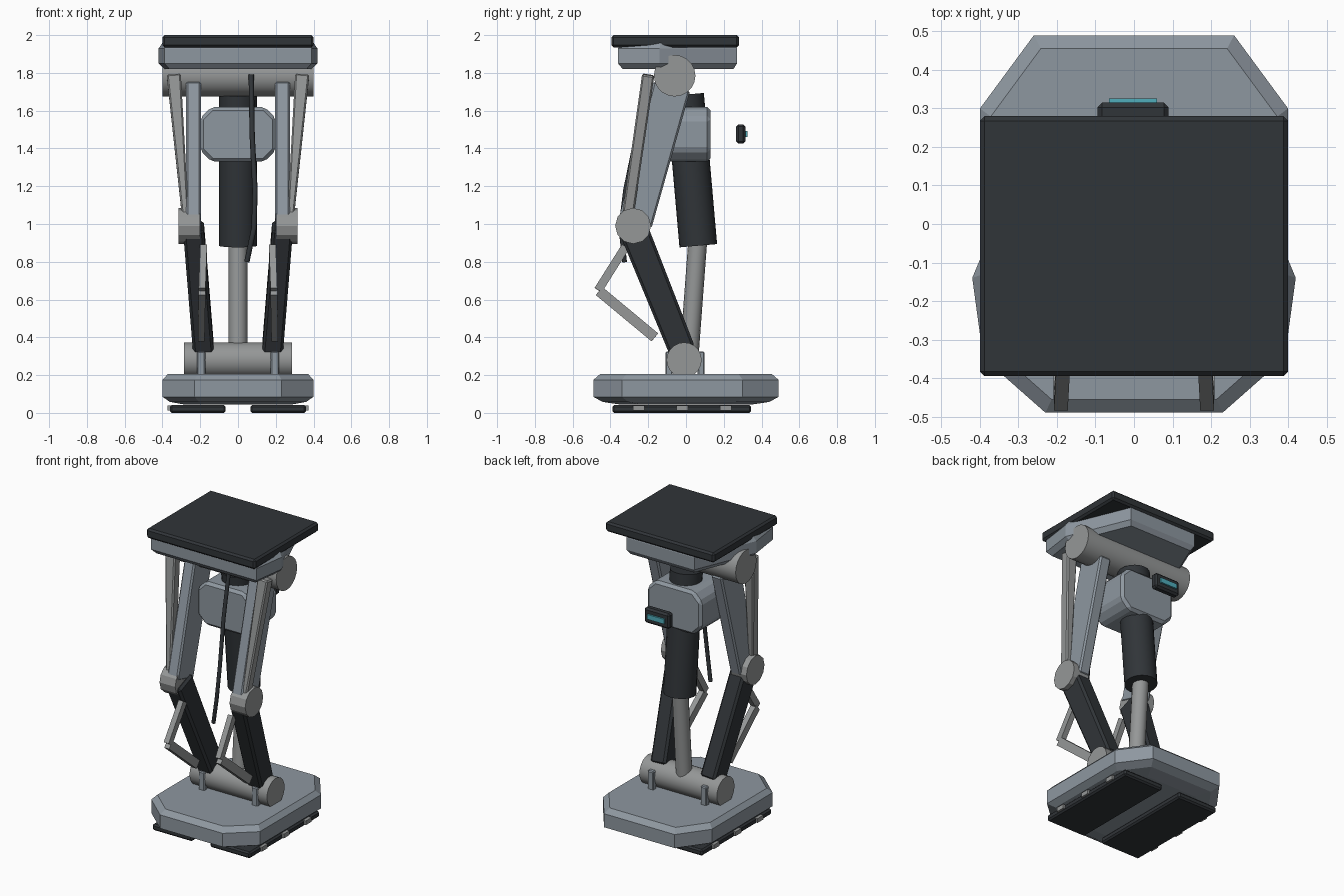
import bpy, bmesh, math
from mathutils import Vector

if "Cube" in bpy.data.objects:
    bpy.data.objects.remove(bpy.data.objects["Cube"])


def material(name, rgb):
    m = bpy.data.materials.new(name)
    m.diffuse_color = (*rgb, 1)
    m.use_nodes = True
    m.node_tree.nodes["Principled BSDF"].inputs["Base Color"].default_value = m.diffuse_color
    return m


DARK = material("dark_rubber", (0.03, 0.035, 0.04))
STEEL = material("steel", (0.3, 0.31, 0.31))
PAINT = material("painted_grey", (0.27, 0.31, 0.35))
TEAL = material("screen_teal", (0.08, 0.42, 0.5))


def finish(name, bm, mat, bevel=0.0, smooth=False):
    bmesh.ops.recalc_face_normals(bm, faces=bm.faces)
    me = bpy.data.meshes.new(name)
    bm.to_mesh(me)
    bm.free()
    me.materials.append(mat)
    ob = bpy.data.objects.new(name, me)
    bpy.context.collection.objects.link(ob)
    if smooth:
        me.shade_smooth()
        me.set_sharp_from_angle(angle=math.radians(32))
    if bevel:
        mod = ob.modifiers.new("bevel", 'BEVEL')
        mod.width, mod.segments = bevel, 1
    return ob


def loft(name, rings, mat, bevel=0.0):
    """Skin a stack of equal-length point rings and cap both ends."""
    bm = bmesh.new()
    vs = [[bm.verts.new(p) for p in r] for r in rings]
    n = len(vs[0])
    for a, b in zip(vs, vs[1:]):
        for i in range(n):
            j = (i + 1) % n
            bm.faces.new((a[i], a[j], b[j], b[i]))
    bm.faces.new(vs[0])
    bm.faces.new(vs[-1])
    return finish(name, bm, mat, bevel)


def slab(name, half, layers, mat, bevel=0.0):
    """Symmetric outline (right half given) at several (z, scale) layers."""
    full = half + [(-x, y) for x, y in reversed(half)]
    return loft(name, [[(x * s, y * s, z) for x, y in full] for z, s in layers], mat, bevel)


def box(name, lo, hi, mat, bevel=0.0):
    (x0, y0, z0), (x1, y1, z1) = lo, hi
    return loft(name, [[(x0, y0, z), (x1, y0, z), (x1, y1, z), (x0, y1, z)] for z in (z0, z1)], mat, bevel)


def beam(name, p, q, w0, w1, mat, bevel=0.0):
    """Tapered bar from p to q; w = (width along x, depth)."""
    p, q = Vector(p), Vector(q)
    axis = (q - p).normalized()
    d = axis.cross(Vector((1, 0, 0))).normalized()
    s = d.cross(axis).normalized()
    rings = [[c + s * w[0] / 2 * a + d * w[1] / 2 * b
              for a, b in ((-1, -1), (1, -1), (1, 1), (-1, 1))]
             for c, w in ((p, w0), (q, w1))]
    return loft(name, rings, mat, bevel)


def rod(name, p, q, r, sides, mat, smooth=True):
    p, q = Vector(p), Vector(q)
    bm = bmesh.new()
    rot = (q - p).to_track_quat('Z', 'Y').to_matrix().to_4x4()
    rot.translation = (p + q) / 2
    bmesh.ops.create_cone(bm, cap_ends=True, segments=sides, radius1=r, radius2=r,
                          depth=(q - p).length, matrix=rot)
    return finish(name, bm, mat, 0, smooth)


# Top pad and the pelvis block beneath it
box("top_pad", (-0.4, -0.395, 1.935), (0.4, 0.28, 2.0), DARK, 0.012)
slab("pelvis_block", [(0.39, -0.36), (0.42, -0.14), (0.25, 0.27)],
     [(1.82, 0.93), (1.85, 1.0), (1.93, 1.0), (1.96, 0.95)], PAINT)

# Hip and ankle cross shafts
rod("hip_shaft", (-0.4, -0.06, 1.785), (0.4, -0.06, 1.785), 0.11, 20, STEEL)
rod("ankle_shaft", (-0.285, -0.01, 0.28), (0.285, -0.01, 0.28), 0.093, 20, STEEL)

# Central piston, motor housing
rod("piston_sleeve", (0, -0.005, 1.685), (0, 0.065, 0.885), 0.1, 20, DARK)
rod("piston_rod", (0, 0.065, 0.95), (0, 0.015, 0.28), 0.05, 16, STEEL)
oct_pts = [(0.2, 1.39), (0.2, 1.56), (0.14, 1.62), (-0.14, 1.62),
           (-0.2, 1.56), (-0.2, 1.39), (-0.14, 1.33), (0.14, 1.33)]
loft("motor_housing", [[(x, y, z) for x, z in oct_pts] for y in (-0.15, 0.13)], PAINT, 0.018)

# Rear display
box("display_case", (-0.095, 0.265, 1.425), (0.09, 0.315, 1.527), DARK, 0.012)
box("display_screen", (-0.065, 0.31, 1.46), (0.06, 0.326, 1.492), TEAL)

# Hanging cable
cu = bpy.data.curves.new("cable", 'CURVE')
cu.dimensions = '3D'
cu.bevel_depth, cu.bevel_resolution, cu.use_fill_caps = 0.014, 1, True
pts = [(0.07, -0.19, 1.79), (0.075, -0.26, 1.47), (0.09, -0.32, 1.18),
       (0.085, -0.345, 0.98), (0.047, -0.325, 0.8)]
sp = cu.splines.new('POLY')
sp.points.add(len(pts) - 1)
for sp_pt, co in zip(sp.points, pts):
    sp_pt.co = (*co, 1)
cu.materials.append(DARK)
bpy.context.collection.objects.link(bpy.data.objects.new("cable", cu))

# Legs, both sides
for side, s in (("right", 1), ("left", -1)):
    beam(f"thigh_{side}", (s * 0.236, -0.075, 1.73), (s * 0.236, -0.27, 1.0),
         (0.08, 0.2), (0.08, 0.18), PAINT, 0.01)
    beam(f"thigh_strut_{side}", (s * 0.34, -0.2, 1.79), (s * 0.278, -0.31, 1.03),
         (0.075, 0.065), (0.035, 0.06), STEEL, 0.008)
    rod(f"knee_disc_{side}", (s * 0.2, -0.28, 0.99), (s * 0.315, -0.28, 0.99), 0.095, 12, STEEL, False)
    beam(f"shin_{side}", (s * 0.236, -0.285, 0.99), (s * 0.182, -0.02, 0.33),
         (0.11, 0.155), (0.11, 0.14), DARK, 0.014)
    # bent linkage in front of the shin
    beam(f"link_upper_{side}", (s * 0.182, -0.32, 0.88), (s * 0.19, -0.465, 0.65),
         (0.036, 0.045), (0.036, 0.045), STEEL)
    beam(f"link_lower_{side}", (s * 0.19, -0.46, 0.645), (s * 0.195, -0.165, 0.4),
         (0.036, 0.055), (0.036, 0.055), STEEL)
    # shaft posts, front and back
    for end, y in (("front", -0.09), ("back", 0.08)):
        x = s * 0.195
        box(f"ankle_post_{end}_{side}", (x - 0.022, y - 0.018, 0.19),
            (x + 0.022, y + 0.018, 0.325), PAINT, 0.006)
    # sole pad and its side lugs
    x0, x1 = sorted((s * 0.065, s * 0.36))
    box(f"sole_pad_{side}", (x0, -0.39, 0.0), (x1, 0.345, 0.042), DARK, 0.01)
    for i, y in enumerate((-0.25, -0.02, 0.21)):
        x0, x1 = sorted((s * 0.33, s * 0.373))
        box(f"sole_lug_{side}_{i}", (x0, y - 0.03, 0.012), (x1, y + 0.03, 0.04), STEEL)

# Foot platform
slab("foot_platform", [(0.23, -0.49), (0.4, -0.34), (0.4, 0.3), (0.26, 0.49)],
     [(0.045, 0.72), (0.058, 0.9), (0.085, 1.0), (0.175, 1.0), (0.205, 0.93)], PAINT)
